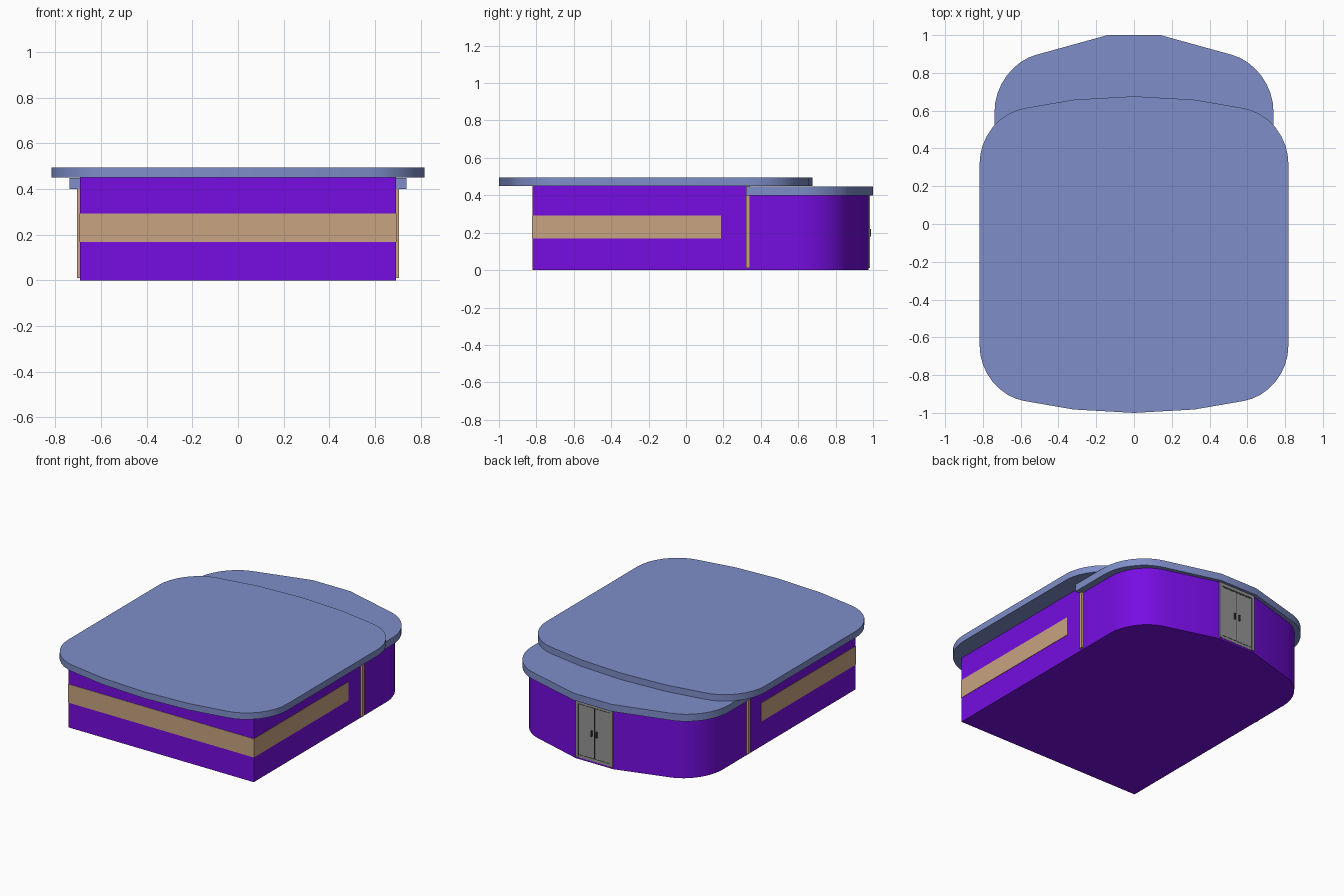
import bpy, bmesh, math

if "Cube" in bpy.data.objects:
    bpy.data.objects.remove(bpy.data.objects["Cube"])


def material(name, rgb):
    m = bpy.data.materials.new(name)
    m.diffuse_color = (*rgb, 1)
    m.use_nodes = True
    m.node_tree.nodes["Principled BSDF"].inputs["Base Color"].default_value = m.diffuse_color
    return m


PURPLE = material("purple_wall", (0.18, 0.004, 0.75))
BLUE = material("blue_roof", (0.21, 0.27, 0.58))
TAN = material("tan_trim", (0.58, 0.37, 0.22))
GREY = material("door_grey", (0.30, 0.30, 0.30))
DARK = material("door_dark", (0.06, 0.06, 0.06))


def prism(name, outline, z0, z1, mat):
    """Extrude a counter-clockwise outline from z0 to z1."""
    bm = bmesh.new()
    base = bm.faces.new([bm.verts.new((x, y, z0)) for x, y in outline])
    ext = bmesh.ops.extrude_face_region(bm, geom=[base], use_keep_orig=True)
    top = [v for v in ext["geom"] if isinstance(v, bmesh.types.BMVert)]
    bmesh.ops.translate(bm, verts=top, vec=(0, 0, z1 - z0))
    bmesh.ops.recalc_face_normals(bm, faces=bm.faces)
    me = bpy.data.meshes.new(name)
    bm.to_mesh(me)
    bm.free()
    ob = bpy.data.objects.new(name, me)
    bpy.context.collection.objects.link(ob)
    me.materials.append(mat)
    bpy.ops.object.select_all(action='DESELECT')
    ob.select_set(True)
    bpy.context.view_layer.objects.active = ob
    bpy.ops.object.shade_smooth_by_angle(angle=math.radians(30))
    return ob


def box(name, x0, x1, y0, y1, z0, z1, mat):
    return prism(name, [(x0, y0), (x1, y0), (x1, y1), (x0, y1)], z0, z1, mat)


def corner(a, c, b, n=8, w=0.72):
    """Rounded corner from a to b, pulled towards c."""
    pts = []
    for i in range(n + 1):
        t = i / n
        k = ((1 - t) ** 2, 2 * w * t * (1 - t), t * t)
        s = sum(k)
        pts.append(tuple((k[0] * a[j] + k[1] * c[j] + k[2] * b[j]) / s for j in (0, 1)))
    return pts


def mirror_x(half):
    return half + [(-x, y) for x, y in reversed(half) if abs(x) > 1e-6]


# Walls: rectangular main hall and rounded rear lobby
box("main_hall", -0.692, 0.692, -0.82, 0.33, 0, 0.45, PURPLE)
lobby = [(0.692, 0.33)] + corner((0.692, 0.60), (0.692, 0.815), (0.50, 0.872)) + [(0.14, 0.977)]
prism("rear_lobby", mirror_x(lobby), 0, 0.405, PURPLE)

# Lower roof over the lobby
low = [(0.738, 0.32)] + corner((0.738, 0.60), (0.738, 0.835), (0.52, 0.895)) + [(0.14, 1.0)]
prism("lower_roof", mirror_x(low), 0.40, 0.448, BLUE)

# Main roof, symmetric front to back about its own centre
CY = -0.162
quarter = corner((0.817, 0.485), (0.817, 0.735), (0.58, 0.775)) + [(0.32, 0.820)]
right = [(x, CY - y) for x, y in reversed(quarter)] + [(x, CY + y) for x, y in quarter]
left = [(-x, y) for x, y in reversed(right)]
prism("main_roof", right + [(0, CY + 0.838)] + left + [(0, CY - 0.838)], 0.45, 0.494, BLUE)

# Tan stripe around the front and sides
box("front_stripe", -0.694, 0.694, -0.8225, -0.818, 0.168, 0.293, TAN)
for side, s in (("right", 1), ("left", -1)):
    x0, x1 = sorted((s * 0.688, s * 0.6945))
    box(side + "_stripe", x0, x1, -0.8225, 0.187, 0.168, 0.293, TAN)
    # Pillar where the hall meets the lobby
    x0, x1 = sorted((s * 0.685, s * 0.706))
    box(side + "_pillar", x0, x1, 0.32, 0.343, 0.01, 0.449, TAN)

# Rear double door with frame, seam and handles
box("door_panel", -0.138, 0.138, 0.97, 0.979, 0.012, 0.398, GREY)
for s in (-1, 1):
    x0, x1 = sorted((s * 0.138, s * 0.118))
    box("door_frame_side", x0, x1, 0.97, 0.984, 0.012, 0.398, GREY)
    x0, x1 = sorted((s * 0.115, s * 0.118))
    box("door_side_gap", x0, x1, 0.97, 0.9805, 0.03, 0.375, DARK)
    x0, x1 = sorted((s * 0.014, s * 0.022))
    box("door_handle", x0, x1, 0.97, 0.988, 0.18, 0.22, DARK)
box("door_frame_top", -0.138, 0.138, 0.97, 0.984, 0.378, 0.398, GREY)
box("door_seam", -0.003, 0.003, 0.97, 0.9805, 0.03, 0.375, DARK)
for z in (0.03, 0.372):
    box("door_cross_gap", -0.115, 0.115, 0.97, 0.9805, z, z + 0.003, DARK)
